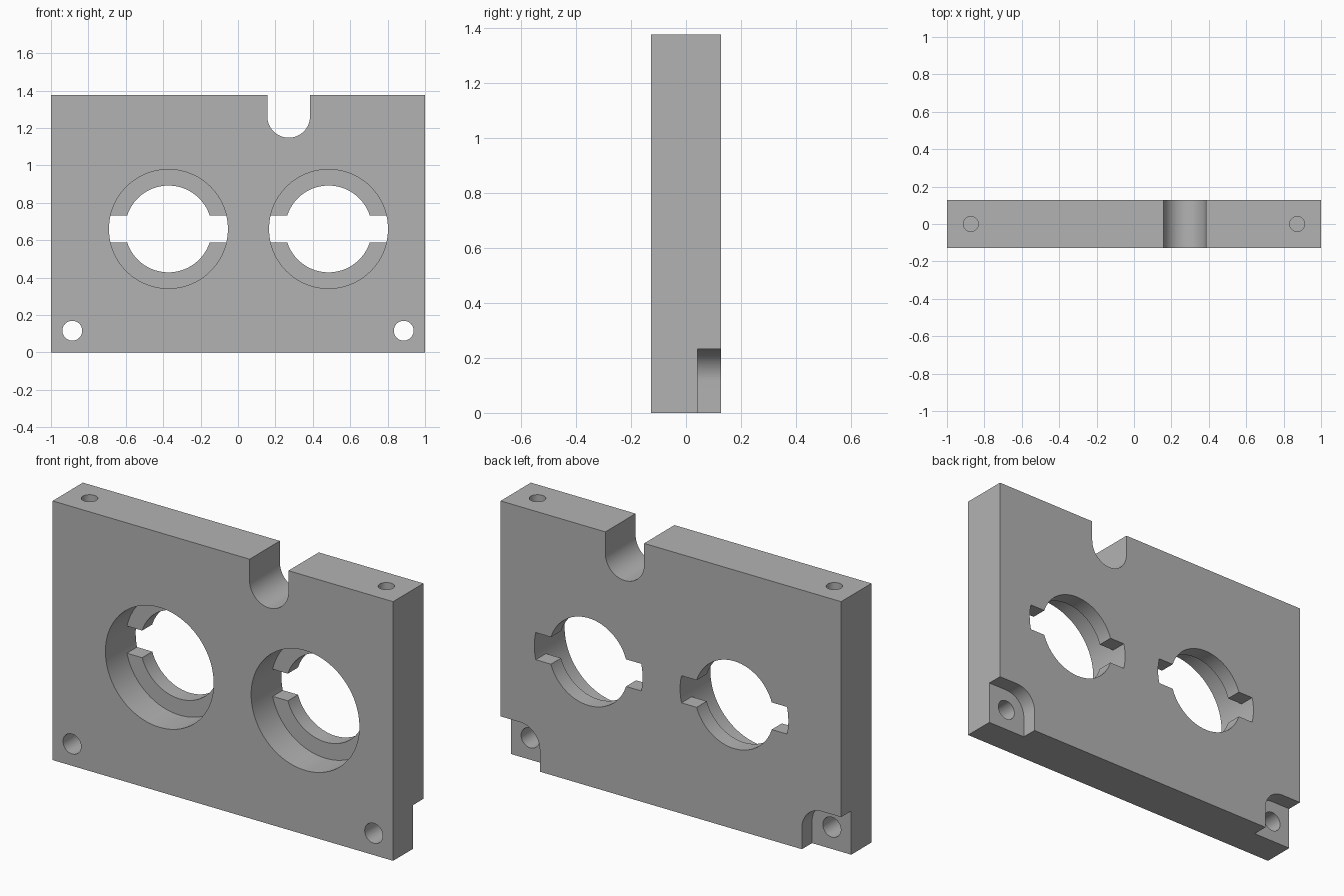
import bpy
import bmesh
from math import cos, sin, pi, radians

W, D, H = 1.0, 0.127, 1.376      # half width, half depth, height
LIP_Y = 0.042                    # where the rear lips and corner reliefs start

if "Cube" in bpy.data.objects:
    bpy.data.objects.remove(bpy.data.objects["Cube"], do_unlink=True)

grey = bpy.data.materials.new("plain grey")
grey.use_nodes = True
colour = (0.45, 0.45, 0.45, 1)
grey.diffuse_color = colour
grey.node_tree.nodes["Principled BSDF"].inputs["Base Color"].default_value = colour


def arc(cx, cz, r, a0, a1, n):
    """Points along an arc, angles in degrees."""
    angles = [radians(a0 + (a1 - a0) * i / n) for i in range(n + 1)]
    return [(cx + r * cos(a), cz + r * sin(a)) for a in angles]


def circle(cx, cz, r, n=96):
    return arc(cx, cz, r, 0, 360, n)[:-1]


def rect(x0, x1, z0, z1):
    return [(x0, z0), (x1, z0), (x1, z1), (x0, z1)]


def prism(name, outline, lo, hi, axis="y"):
    """Extrude an outline along y (outline in x, z) or z (outline in x, y)."""
    bm = bmesh.new()
    place = (lambda p, t: (p[0], t, p[1])) if axis == "y" else (lambda p, t: (p[0], p[1], t))
    face = bm.faces.new([bm.verts.new(place(p, lo)) for p in outline])
    top = bmesh.ops.extrude_face_region(bm, geom=[face])["geom"]
    shift = (0, hi - lo, 0) if axis == "y" else (0, 0, hi - lo)
    bmesh.ops.translate(bm, vec=shift, verts=[v for v in top if isinstance(v, bmesh.types.BMVert)])
    bmesh.ops.recalc_face_normals(bm, faces=bm.faces)
    mesh = bpy.data.meshes.new(name)
    bm.to_mesh(mesh)
    bm.free()
    mesh.materials.append(grey)
    obj = bpy.data.objects.new(name, mesh)
    bpy.context.collection.objects.link(obj)
    return obj


def cut(target, cutter):
    """Subtract the cutter, bake the result and drop the cutter."""
    mod = target.modifiers.new("cut", "BOOLEAN")
    mod.operation, mod.solver, mod.object = "DIFFERENCE", "EXACT", cutter
    bpy.context.view_layer.update()
    baked = bpy.data.meshes.new_from_object(
        target.evaluated_get(bpy.context.evaluated_depsgraph_get()))
    target.modifiers.clear()
    target.data = baked
    bpy.data.objects.remove(cutter, do_unlink=True)


plate = prism("mounting_plate", rect(-W, W, 0, H), -D, D)

# Two large bores with slotted rear lips
R, r, slot, cz = 0.318, 0.232, 0.072, 0.66
for cx in (-0.372, 0.484):
    bore = prism("bore_cutter", circle(cx, cz, R), -0.3, 0.3)
    for z0, z1 in ((cz + slot, cz + 0.5), (cz - 0.5, cz - slot)):
        lip = prism("lip_shape", rect(cx - 0.5, cx + 0.5, z0, z1), LIP_Y, 0.4)
        cut(lip, prism("lip_opening", circle(cx, cz, r), -0.5, 0.5))
        cut(bore, lip)
    cut(plate, bore)

# Round-bottomed notch in the top edge
nx, nr = 0.271, 0.114
notch = arc(nx, H - nr, nr, 180, 360, 32) + [(nx + nr, H + 0.2), (nx - nr, H + 0.2)]
cut(plate, prism("notch_cutter", notch, -0.3, 0.3))

# Bottom corners: rear relief, screw hole, and a blind hole in the top edge
hx, hz, rr = 0.886, 0.116, 0.116
for s in (-1, 1):
    relief = arc(hx, hz, rr, 180, 90, 20) + [(1.2, hz + rr), (1.2, -0.2), (hx - rr, -0.2)]
    cut(plate, prism("relief_cutter", [(s * x, z) for x, z in relief], LIP_Y, 0.3))
    cut(plate, prism("screw_cutter", circle(s * hx, hz, 0.053, 40), -0.3, 0.3))
    cut(plate, prism("top_hole_cutter", circle(s * 0.872, 0, 0.04, 32), H - 0.35, H + 0.1, "z"))

# Smooth bores with crisp edges
bpy.ops.object.select_all(action="DESELECT")
plate.select_set(True)
bpy.context.view_layer.objects.active = plate
bpy.ops.object.shade_smooth_by_angle(angle=radians(30))
